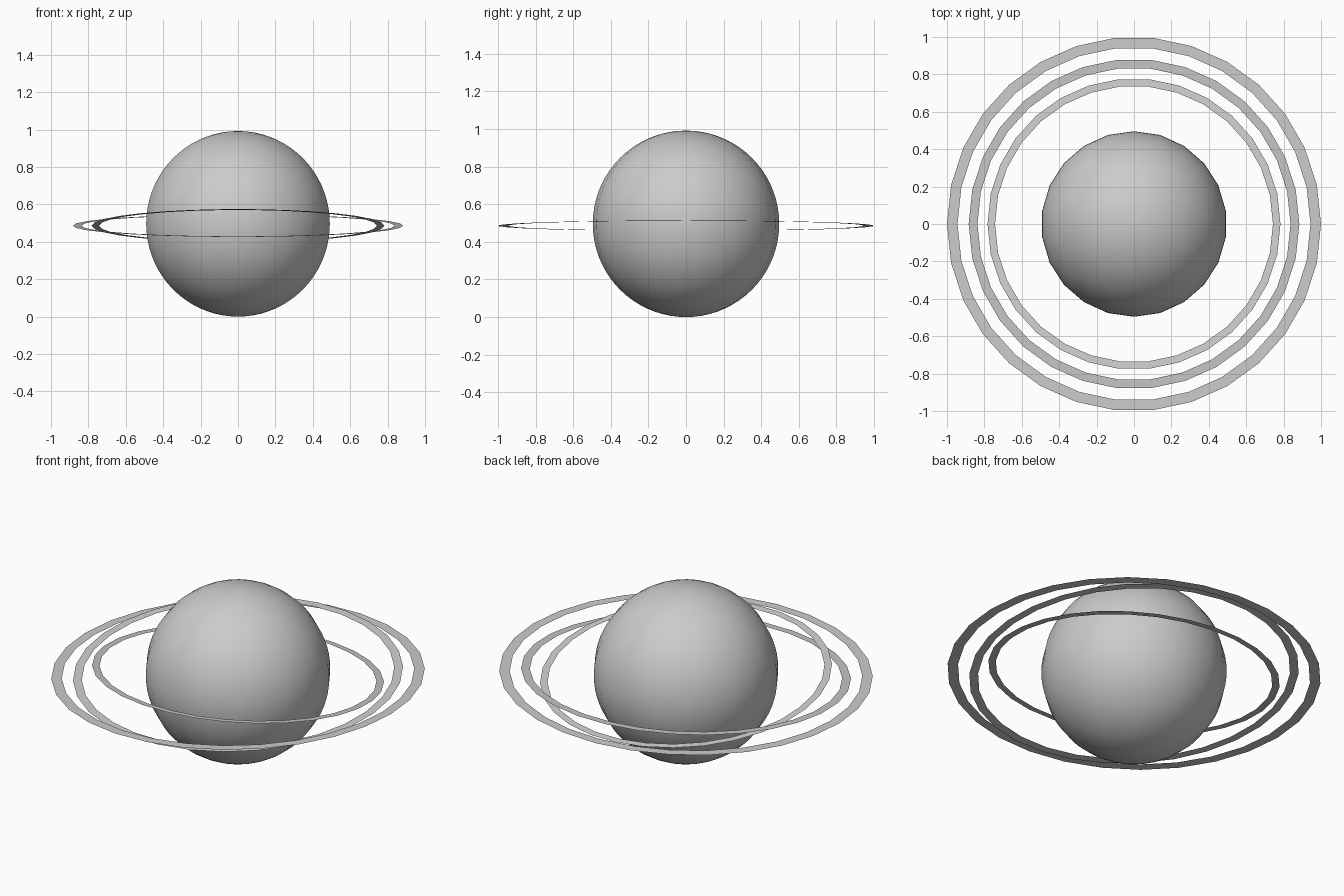
import bpy, bmesh
from math import sin, cos, tau, radians

if "Cube" in bpy.data.objects:
    bpy.data.objects.remove(bpy.data.objects["Cube"])


def add_object(name, bm, smooth=False):
    mesh = bpy.data.meshes.new(name)
    bm.to_mesh(mesh)
    bm.free()
    for p in mesh.polygons:
        p.use_smooth = smooth
    obj = bpy.data.objects.new(name, mesh)
    bpy.context.collection.objects.link(obj)
    return obj


# Planet: smooth ball with few meridians and many latitude rings, a corner facing +y
R = 0.496
bm = bmesh.new()
bmesh.ops.create_uvsphere(bm, u_segments=22, v_segments=36, radius=R)
planet = add_object("planet_ball", bm, True)
planet.location.z = R


# Flat ring band without thickness, 30 sides, tilted about x and y
def ring(name, inner, outer, tilt_x, tilt_y, sides=30):
    bm = bmesh.new()
    loops = [[bm.verts.new((r * cos(tau * i / sides), r * sin(tau * i / sides), 0))
              for i in range(sides)] for r in (inner, outer)]
    for i in range(sides):
        j = (i + 1) % sides
        bm.faces.new((loops[0][i], loops[1][i], loops[1][j], loops[0][j]))
    obj = add_object(name, bm)
    obj.location.z = 0.486
    obj.rotation_euler = (radians(tilt_x), radians(tilt_y), 0)


ring("outer_ring", 0.944, 1.0, 0, -1.6)
ring("middle_ring", 0.837, 0.884, 3.9, 0)
ring("inner_ring", 0.743, 0.783, -6.5, 0)
